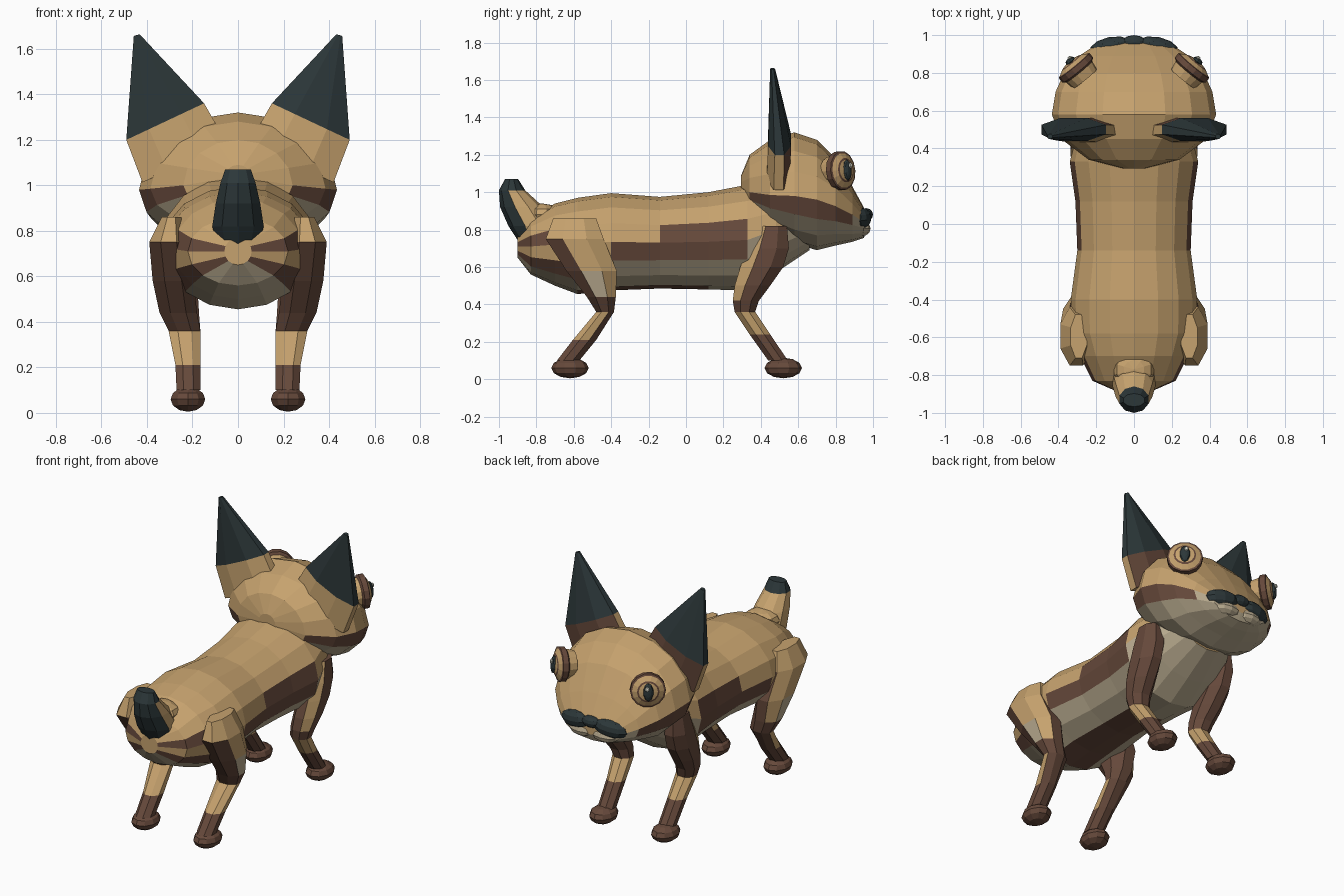
import bpy
import bmesh
from math import asin, cos, sin, pi, floor, degrees
from mathutils import Vector, Matrix

if "Cube" in bpy.data.objects:
    bpy.data.objects.remove(bpy.data.objects["Cube"])

TAN, BROWN, SLATE, GREY, PALE = range(5)
COLOURS = [("tan fur", 0xC6A26E), ("brown fur", 0x66493B), ("dark slate", 0x2C3739),
           ("beige grey", 0xB9AB8F), ("pale highlight", 0xD5D6C8)]


def make_material(name, hexcode):
    rgb = [((hexcode >> s) & 255) / 255 for s in (16, 8, 0)]
    lin = [((c + 0.055) / 1.055) ** 2.4 for c in rgb] + [1]
    mat = bpy.data.materials.new(name)
    mat.use_nodes = True
    mat.diffuse_color = lin
    bsdf = mat.node_tree.nodes["Principled BSDF"]
    bsdf.inputs["Base Color"].default_value = lin
    bsdf.inputs["Roughness"].default_value = 0.9
    return mat


MATS = [make_material(*c) for c in COLOURS]


def finish(bm, name):
    mesh = bpy.data.meshes.new(name)
    bm.to_mesh(mesh)
    bm.free()
    for m in MATS:
        mesh.materials.append(m)
    ob = bpy.data.objects.new(name, mesh)
    bpy.context.collection.objects.link(ob)
    return ob


def loft(name, sections, n, rule, side=1, phase=0.0):
    """Skin sections (centre, u, v, lower v); rule picks each face's colour."""
    bm = bmesh.new()
    rows = []
    for c, u, v, low in sections:
        row = []
        for k in range(n):
            a = 2 * pi * (k + phase) / n
            p = Vector(c) + Vector(u) * cos(a) + Vector(v if sin(a) > 0 else low) * sin(a)
            row.append(bm.verts.new((p.x * side, p.y, p.z)))
        rows.append(row)
    tags = {}
    for i in range(len(rows) - 1):
        for k in range(n):
            j = (k + 1) % n
            f = bm.faces.new((rows[i][k], rows[i][j], rows[i + 1][j], rows[i + 1][k]))
            mid = 2 * pi * (k + 0.5 + phase) / n
            tags[f] = (floor(degrees(asin(sin(mid))) * n / 360), i)
    tags[bm.faces.new(rows[0])] = (9, 0)
    tags[bm.faces.new(rows[-1])] = (9, len(rows) - 1)
    bmesh.ops.recalc_face_normals(bm, faces=bm.faces)
    flip = Vector((side, 1, 1))
    for f, (band, ring) in tags.items():
        f.material_index = rule(f.calc_center_median() * flip, f.normal * flip, band, ring)
    return finish(bm, name)


def ball(name, loc, size, mat, side=1, rot=None, segs=10, rings=6):
    bm = bmesh.new()
    bmesh.ops.create_uvsphere(bm, u_segments=segs, v_segments=rings, radius=1)
    turn = rot.to_4x4() if rot else Matrix()
    m = Matrix.Diagonal((side, 1, 1, 1)) @ Matrix.Translation(loc) @ turn @ Matrix.Diagonal((*size, 1))
    bmesh.ops.transform(bm, matrix=m, verts=bm.verts)
    bmesh.ops.recalc_face_normals(bm, faces=bm.faces)
    for f in bm.faces:
        f.material_index = mat
    return finish(bm, name)


def along_y(rows):
    """Upright sections from (y, bottom, widest level, top, half width)."""
    return [((0, y, m), (w, 0, 0), (0, 0, t - m), (0, 0, m - b)) for y, b, m, t, w in rows]


def along_z(rows):
    """Level sections from (z, x min, x max, y min, y max)."""
    return [(((x0 + x1) / 2, (y0 + y1) / 2, z), ((x1 - x0) / 1.85, 0, 0),
             (0, (y1 - y0) / 1.85, 0), (0, (y1 - y0) / 1.85, 0)) for z, x0, x1, y0, y1 in rows]


# Body, with side bands and a paler belly
def body_rule(c, nrm, band, ring):
    if band == 9:
        return TAN
    if c.y > 0.4:
        return GREY if band < 0 else TAN
    rear = c.y < -0.62
    if band == -4:
        return BROWN if -0.62 < c.y < 0 else GREY
    if band in (-3, -2):
        return BROWN if rear and band == -2 else GREY
    if band == -1:
        return TAN if c.y < -0.45 else BROWN
    return BROWN if band == 0 and (rear or c.y > -0.15) else TAN


loft("body", along_y([(-.9, .65, .71, .77, .06), (-.83, .56, .71, .86, .22), (-.70, .50, .72, .94, .285),
                      (-.58, .455, .72, .97, .33), (-.40, .475, .735, .995, .335),
                      (-.14, .485, .73, .975, .30), (.12, .48, .735, 1.0, .31),
                      (.33, .475, .745, 1.04, .34), (.48, .57, .8, 1.05, .30),
                      (.66, .69, .85, 1.0, .20)]), 16, body_rule)


# Head, with a cheek band and pale jaw
def head_rule(c, nrm, band, ring):
    if band == 9 or band >= 0:
        return TAN
    if band == -1 and c.y < 0.87:
        return BROWN if ring else TAN
    return GREY


loft("head", along_y([(.295, .98, 1.03, 1.09, .06), (.34, .89, 1.0, 1.2, .24),
                      (.45, .80, .985, 1.28, .385), (.58, .725, .98, 1.32, .435),
                      (.70, .69, .96, 1.28, .415), (.80, .715, .925, 1.18, .37),
                      (.89, .735, .88, 1.03, .29), (.95, .755, .84, .92, .2),
                      (.97, .8, .84, .88, .1)]), 16, head_rule)


# Tail, dark behind and at the tip
def tail_rule(c, nrm, band, ring):
    return SLATE if nrm.y < -0.3 or c.z > 1.03 else TAN


loft("tail", along_z([(.74, -.09, .09, -.89, -.70), (.82, -.11, .11, -.94, -.70),
                      (.92, -.095, .095, -.985, -.77), (1.01, -.075, .075, -.995, -.865),
                      (1.07, -.055, .055, -.965, -.90)]), 10, tail_rule, phase=0.5)
ball("tail_base", (0, -.77, .88), (.11, .1, .06), TAN)


# Leg colours, from the top section down
def hind_rule(c, nrm, band, ring):
    if band == 9:
        return TAN if ring == 0 else BROWN
    outer = nrm.x > 0.3 and nrm.y > -0.4
    if ring == 0:
        return TAN
    if ring == 1:
        return TAN if outer else BROWN
    if ring == 2:
        if outer and nrm.y < 0.4:
            return GREY
        return TAN if outer else BROWN
    return TAN if ring == 4 and nrm.y < 0.35 else BROWN


def fore_rule(c, nrm, band, ring):
    if c.z > 0.45:
        return TAN if nrm.y < -0.3 and nrm.x > 0.1 else BROWN
    return TAN if 0.23 < c.z < 0.37 else BROWN


HIND = [(.86, .25, .335, -.71, -.48), (.75, .22, .39, -.75, -.44), (.58, .195, .375, -.64, -.37),
        (.44, .18, .345, -.53, -.375), (.36, .165, .305, -.48, -.385), (.21, .165, .275, -.605, -.48),
        (.10, .165, .27, -.69, -.57)]
FORE = [(.82, .20, .32, .38, .54), (.70, .19, .335, .33, .55), (.60, .185, .335, .29, .52),
        (.50, .175, .325, .26, .45), (.42, .17, .305, .25, .39), (.36, .165, .285, .26, .37),
        (.24, .165, .27, .34, .45), (.10, .165, .265, .44, .545)]


# Ears, slate above a tan and brown base
def ear_rule(c, nrm, band, ring):
    if ring >= 1:
        return SLATE
    return BROWN if nrm.y > 0.15 else TAN


EAR = [(c, u, (0, t, 0), (0, t, 0)) for c, u, t in (
    ((.235, .495, 1.10), (.20, 0, -.095), .068),
    ((.32, .50, 1.28), (.185, 0, -.087), .066),
    ((.445, .463, 1.66), (.014, 0, -.004), .014))]

# Eyes: stepped discs of (depth, radius, colour)
EYE = [(-.08, .08, TAN), (-.03, .09, BROWN), (-.02, .105, BROWN), (.012, .105, BROWN),
       (.016, .094, TAN), (.032, .066, BROWN), (.036, .056, TAN), (.042, .03, TAN)]
EYE_CENTRE = Vector((.31, .83, 1.115))
OUT = Vector((.63, .77, .08)).normalized()
ACROSS = Vector((0, 0, 1)).cross(OUT).normalized()
UP = OUT.cross(ACROSS)
EYE_ROT = Matrix((ACROSS, UP, OUT)).transposed()
EYE_RINGS = [(EYE_CENTRE + OUT * d, ACROSS * r, UP * r, UP * r) for d, r, m in EYE]

for side, tag in ((1, "left"), (-1, "right")):
    loft(tag + "_hind_leg", along_z(HIND), 8, hind_rule, side, 0.5)
    loft(tag + "_front_leg", along_z(FORE), 8, fore_rule, side, 0.5)
    ball(tag + "_hind_foot", (.22, -.62, .06), (.08, .1, .055), BROWN, side)
    ball(tag + "_front_foot", (.22, .52, .06), (.08, .1, .055), BROWN, side)
    loft(tag + "_ear", EAR, 8, ear_rule, side, 0.5)
    loft(tag + "_eye", EYE_RINGS, 14, lambda c, nrm, band, ring: EYE[ring][2], side)
    ball(tag + "_pupil", EYE_CENTRE + OUT * .042, (.03, .057, .018), SLATE, side, EYE_ROT)
    ball(tag + "_eye_highlight", EYE_CENTRE + OUT * .06 + UP * .024 + ACROSS * .008,
         (.014, .016, .009), PALE, side, EYE_ROT, 6, 4)
    # Muzzle markings
    ball(tag + "_upper_lip", (.125, .94, .86), (.112, .05, .055), SLATE, side,
         Matrix.Rotation(0.12, 3, "Y") @ Matrix.Rotation(-0.2, 3, "Z"))
    ball(tag + "_muzzle_pad", (.08, .935, .805), (.09, .052, .042), GREY, side)

ball("nose", (0, .962, .88), (.065, .038, .035), SLATE)
